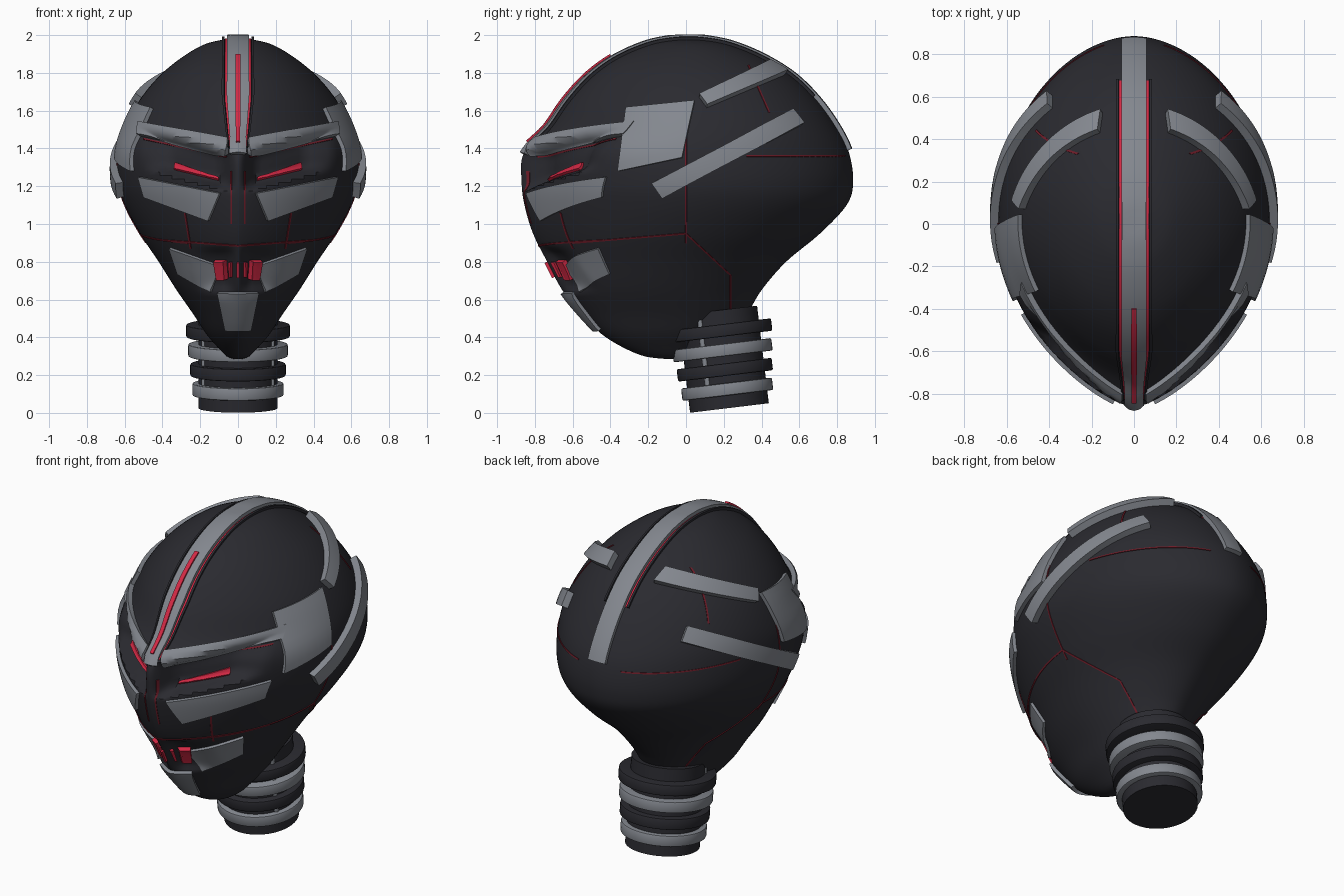
import bpy, bmesh, math
from mathutils import Vector
from mathutils.bvhtree import BVHTree

if "Cube" in bpy.data.objects:
    bpy.data.objects.remove(bpy.data.objects["Cube"], do_unlink=True)


def material(name, rgb):
    mat = bpy.data.materials.new(name)
    mat.use_nodes = True
    mat.diffuse_color = (*rgb, 1)
    mat.node_tree.nodes["Principled BSDF"].inputs["Base Color"].default_value = (*rgb, 1)
    return mat


BLACK = material("black shell", (0.023, 0.023, 0.029))
GREY = material("grey armour", (0.23, 0.245, 0.275))
RED = material("glowing red", (0.65, 0.022, 0.058))
DARK_RED = material("dark red seam", (0.16, 0.012, 0.022))


def finish(name, bm, mat):
    """Turn a bmesh into a linked object."""
    mesh = bpy.data.meshes.new(name)
    bm.to_mesh(mesh)
    obj = bpy.data.objects.new(name, mesh)
    bpy.context.collection.objects.link(obj)
    mesh.materials.append(mat)
    return obj


def bake(obj):
    """Apply the modifiers, then smooth with sharp edges kept."""
    graph = bpy.context.evaluated_depsgraph_get()
    mesh = bpy.data.meshes.new_from_object(obj.evaluated_get(graph))
    obj.modifiers.clear()
    obj.data = mesh
    mesh.shade_smooth()
    mesh.set_sharp_from_angle(angle=math.radians(35))


def mix(a, b, t):
    return tuple(p + (q - p) * t for p, q in zip(a, b))


def clamp(value):
    return max(0, min(1, value))


def spline(rows, steps):
    """Catmull-Rom interpolation through rows of numbers."""
    out = []
    last = len(rows) - 1
    for i in range(last):
        quad = [rows[max(0, min(last, i + k))] for k in (-1, 0, 1, 2)]
        for j in range(steps):
            t = j / steps
            out.append([0.5 * (2 * b + (c - a) * t + (2 * a - 5 * b + 4 * c - d) * t ** 2
                               + (3 * b - a - 3 * c + d) * t ** 3) for a, b, c, d in zip(*quad)])
    return out + [list(rows[-1])]


# Head shell: height, front, back and half width of each level
LEVELS = [(.285, -.1, -.02, .02), (.3, -.22, .05, .06), (.35, -.34, .13, .11),
          (.42, -.45, .22, .17), (.52, -.55, .32, .235), (.65, -.655, .4, .325),
          (.8, -.735, .53, .42), (.95, -.81, .71, .52), (1.1, -.855, .85, .6),
          (1.22, -.87, .885, .635), (1.37, -.86, .865, .635), (1.5, -.735, .805, .6),
          (1.65, -.63, .7, .525), (1.78, -.51, .57, .42), (1.88, -.37, .41, .3),
          (1.95, -.21, .24, .18), (1.978, -.08, .1, .07)]
SEGMENTS = 112


def recess(x, z):
    """Depth of the eye sockets and the mouth at a point of the face."""
    x = abs(x)
    d = (z - 1.27 - .27 * x) / .11
    side = clamp((x - .02) / .07) * clamp((.5 - x) / .15)
    eye = .13 * side * max(0, 1 - d ** 4)
    d = (z - .76) / .12
    mouth = .05 * clamp((x - .01) / .05) * clamp((.24 - x) / .12) * max(0, 1 - d ** 4)
    return eye + mouth


bm = bmesh.new()
rings = []
for z, front, back, width in spline(LEVELS, 8):
    mid = (front + back) / 2 + .03 * min(1, (back - front))
    keel = 1.05 + .45 * max(0, 1 - ((z - 1.1) / .75) ** 2)
    ring = []
    for i in range(SEGMENTS):
        a = math.tau * i / SEGMENTS
        c, s = math.cos(a), math.sin(a)
        x = width * math.copysign(abs(s) ** (keel if c > 0 else 1.08), s)
        y = mid - c * ((mid - front) if c > 0 else (back - mid))
        if c > 0:
            y += recess(x, z)
        ring.append(bm.verts.new((x, y, z)))
    rings.append(ring)
for low, high in zip(rings, rings[1:]):
    for i in range(SEGMENTS):
        j = (i + 1) % SEGMENTS
        bm.faces.new((low[i], low[j], high[j], high[i]))
bm.faces.new(rings[0])
bm.faces.new(rings[-1])
bmesh.ops.recalc_face_normals(bm, faces=bm.faces)
surface = BVHTree.FromBMesh(bm)
bake(finish("head_shell", bm, BLACK))
bm.free()


def plate(name, ray, mat, thick, nu=20, nv=8, mirror=True):
    """Slab hugging the head: ray(u, v) gives an origin and a direction."""
    bm = bmesh.new()
    grid, outward = [], Vector()
    for i in range(nu + 1):
        row = []
        for j in range(nv + 1):
            origin, way = map(Vector, ray(i / nu, j / nv))
            hit, normal, _, _ = surface.ray_cast(origin, way.normalized())
            if hit is None:
                hit, normal, _, _ = surface.find_nearest(origin + way)
            outward += normal
            row.append(bm.verts.new(hit))
        grid.append(row)
    for i in range(nu):
        for j in range(nv):
            bm.faces.new((grid[i][j], grid[i + 1][j], grid[i + 1][j + 1], grid[i][j + 1]))
    bm.normal_update()
    if sum((f.normal for f in bm.faces), Vector()).dot(outward) < 0:
        bmesh.ops.reverse_faces(bm, faces=bm.faces)
    obj = finish(name, bm, mat)
    bm.free()
    solid = obj.modifiers.new("thickness", "SOLIDIFY")
    solid.thickness, solid.offset = thick, .6
    if mirror:
        flip = obj.modifiers.new("mirror", "MIRROR")
        flip.use_mirror_merge = False
    bake(obj)


def quad_ray(view, a, b, c, d):
    """Rays through a four-cornered outline, cast from the front or the side."""
    def ray(u, v):
        p, q = mix(mix(a, b, u), mix(d, c, u), v)
        return ((p, -2, q), (0, 1, 0)) if view == "front" else ((2, p, q), (-1, 0, 0))
    return ray


def seam(name, view, *points):
    """Thin line along a path."""
    for k, (p, q) in enumerate(zip(points, points[1:])):
        run = Vector(q) - Vector(p)
        off = Vector((-run.y, run.x)).normalized() * .004
        a, d = Vector(p) + off, Vector(p) - off
        plate(f"{name}_{k}", quad_ray(view, a, a + run, d + run, d), DARK_RED, .005, 32, 1)


def band(name, a0, a1, b0, b1, end_x, thick):
    """Strip that is straight from the side and wraps round the head."""
    def ray(u, v):
        start, end = mix(a0, a1, v), mix(b0, b1, v)
        run = Vector(end) - Vector(start)
        angle = u * math.atan2(run.length, end_x)
        run = run.normalized() * math.sin(angle)
        return (0, *start), (math.cos(angle), run.x, run.y)
    plate(name, ray, GREY, thick, 28, 4)


def arch(name, left, right, first, last, mat, thick, mirror=False):
    """Strip over the crown from front to back, narrowing at the brow."""
    def ray(u, v):
        angle = math.radians(first + (last - first) * u)
        x = left + (right - left) * v
        x *= min(1, .55 + math.degrees(angle) / 70)
        return (x, 0, 1.3), (0, -math.cos(angle), math.sin(angle))
    plate(name, ray, mat, thick, 56, 4, mirror)


# Crest with its red lights and the dark lips beside them
arch("crest", -.056, .056, 4.5, 174, GREY, .03)
arch("crest_light", -.012, .012, 8, 56, RED, .042)
arch("crest_side_light", .058, .069, 7, 151, RED, .005, True)
arch("crest_lip", .07, .082, 7, 151, BLACK, .02, True)

# Side armour
band("upper_band", (.07, 1.67), (.11, 1.615), (.45, 1.85), (.585, 1.815), .17, .05)
band("lower_band", (-.175, 1.22), (-.12, 1.145), (.56, 1.6), (.615, 1.525), .39, .05)
plate("temple_plate", quad_ray("side", (-.31, 1.61), (.045, 1.645), (-.02, 1.35), (-.355, 1.28)),
      GREY, .028)

# Face armour
FACE = {
    "brow": (GREY, .035, (.05, 1.44), (.51, 1.535), (.52, 1.465), (.05, 1.37)),
    "cheek_plate": (GREY, .025, (.09, 1.165), (.515, 1.25), (.485, 1.145), (.15, 1.02)),
    "jaw_plate": (GREY, .02, (.09, .78), (.355, .875), (.31, .74), (.14, .64)),
    "eye": (RED, .018, (.1, 1.245), (.325, 1.325), (.335, 1.285), (.1, 1.228)),
    "mouth_corner": (RED, .035, (.06, .81), (.12, .81), (.1, .71), (.052, .71)),
    "tooth": (RED, .02, (.028, .8), (.04, .8), (.038, .72), (.03, .72)),
}
for name, (mat, thick, *corners) in FACE.items():
    plate(name, quad_ray("front", *corners), mat, thick)
plate("middle_tooth", quad_ray("front", (-.005, .8), (.005, .8), (.005, .72), (-.005, .72)),
      RED, .02, 4, 4, False)
plate("chin_plate", quad_ray("front", (-.1, .64), (.1, .64), (.06, .445), (-.06, .445)),
      GREY, .025, mirror=False)

# Panel seams
seam("jaw_front_seam", "front", (0, .885), (.4, .915))
seam("jaw_side_seam", "side", (-.6, .9), (0, .95), (.235, .73), (.235, .54))
seam("ear_seam", "side", (0, .9), (0, 1.47))
seam("back_seam", "side", (.32, 1.36), (.84, 1.36))
seam("crown_seam", "side", (.33, 1.84), (.44, 1.59))
seam("brow_seam", "front", (.06, 1.355), (.5, 1.45))
seam("cheek_seam", "front", (.25, .87), (.28, 1.06))
seam("nose_seam", "front", (.035, 1), (.035, 1.28))

# Neck: leaning column, stacked collars and side rods
TILT = .12
BASE = Vector((0, .23, .026))
AXIS = Vector((0, -math.sin(TILT), math.cos(TILT)))


def collar(name, height, radius, depth, mat, shift=(0, 0, 0), bevel=.008):
    bpy.ops.mesh.primitive_cylinder_add(vertices=48, radius=radius, depth=depth,
                                        location=BASE + AXIS * height + Vector(shift),
                                        rotation=(TILT, 0, 0))
    obj = bpy.context.object
    obj.name = name
    obj.data.materials.append(mat)
    if bevel:
        edge = obj.modifiers.new("bevel", "BEVEL")
        edge.width, edge.segments = bevel, 2
    bake(obj)


collar("neck_column", .26, .21, .52, BLACK, bevel=0)
for k in range(4):
    collar(f"neck_collar_{k}", .1 + .104 * k, .242 + .011 * k, .066, BLACK if k % 2 else GREY)
for side in (-1, 1):
    collar("neck_rod", .27, .014, .42, GREY, (side * .18, -.1, 0), 0)
